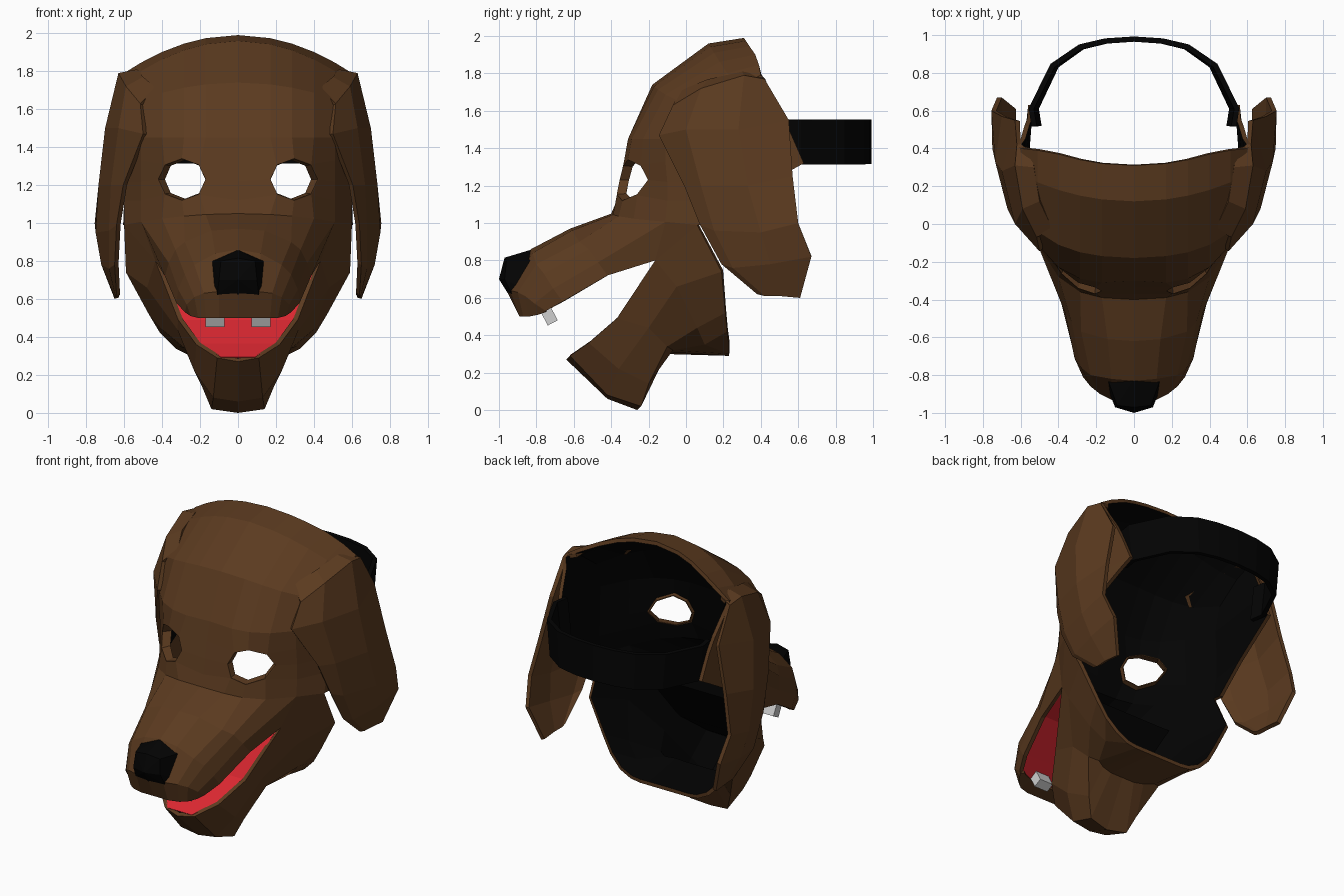
import bpy, bmesh, math
from mathutils import Vector


def material(name, rgb):
    m = bpy.data.materials.new(name)
    m.diffuse_color = (*rgb, 1)
    return m


BROWN = material("brown fur", (0.105, 0.043, 0.014))
BLACK = material("black", (0.001, 0.001, 0.001))
RED = material("mouth red", (0.70, 0.02, 0.03))
WHITE = material("tooth white", (0.62, 0.62, 0.62))


def make(name, bm, mats):
    me = bpy.data.meshes.new(name)
    bm.to_mesh(me)
    bm.free()
    ob = bpy.data.objects.new(name, me)
    bpy.context.collection.objects.link(ob)
    for m in mats:
        me.materials.append(m)
    return ob


def shell(name, grids, mats, thick, skip=()):
    """Half sheets from rows of points, welded, mirrored over x and thickened behind."""
    bm = bmesh.new()
    for i, rows in enumerate(grids):
        g = [[bm.verts.new(p) for p in row] for row in rows]
        for r in range(len(g) - 1):
            for c in range(len(g[0]) - 1):
                if (i, r, c) not in skip:
                    bm.faces.new((g[r][c], g[r + 1][c], g[r + 1][c + 1], g[r][c + 1]))
    bmesh.ops.delete(bm, geom=[v for v in bm.verts if not v.link_faces], context='VERTS')
    bmesh.ops.remove_doubles(bm, verts=bm.verts, dist=0.001)
    ob = make(name, bm, mats)
    mir = ob.modifiers.new("mirror", 'MIRROR')
    mir.merge_threshold = 0.002
    sol = ob.modifiers.new("thickness", 'SOLIDIFY')
    sol.thickness = thick
    sol.offset = -1
    sol.material_offset = len(mats) - 1
    return ob


# Head: each row is height, side drop, rim x, rim z, then depths from centre to rim
XS = (0, 0.17, 0.285, 0.40, 0.51, 0.60)
HEAD = [
    (1.99, 0.20, 0.62, 1.77, (0.31, 0.32, 0.34, 0.37, 0.39, 0.40, 0.42)),
    (1.96, 0.22, 0.60, 1.70, (0.12, 0.13, 0.15, 0.18, 0.22, 0.28, 0.45)),
    (1.74, 0.12, 0.58, 1.58, (-0.18, -0.17, -0.15, -0.11, -0.04, 0.12, 0.52)),
    (1.45, 0.00, 0.565, 1.48, (-0.30, -0.31, -0.29, -0.23, -0.11, 0.08, 0.56)),
    (1.33, 0.00, 0.56, 1.32, (-0.33, -0.335, -0.31, -0.24, -0.11, 0.09, 0.63)),
    (1.22, 0.00, 0.57, 1.27, (-0.35, -0.355, -0.33, -0.20, -0.10, 0.09, 0.54)),
    (1.12, 0.00, 0.59, 1.14, (-0.37, -0.37, -0.34, -0.26, -0.10, 0.09, 0.32)),
    (1.05, 0.06, 0.605, 0.99, (-0.40, -0.39, -0.36, -0.28, -0.11, 0.06, 0.12)),
]
head = []
for z, drop, rx, rz, ys in HEAD:
    row = [Vector((x, y, z - drop * (x / 0.6) ** 2)) for x, y in zip(XS, ys)]
    head.append(row + [Vector((rx, ys[-1], rz))])
# eye opening: eight grid points pulled onto an oval, with a recessed inner ring
outer, inner = [], []
for dr, dc in [(0, 1), (1, 1), (1, 0), (1, -1), (0, -1), (-1, -1), (-1, 0), (-1, 1), (0, 1)]:
    a = math.atan2(-dr, dc)
    p = head[5 + dr][2 + dc]
    p.x = 0.295 + 0.13 * math.cos(a)
    p.z = 1.23 + 0.115 * math.sin(a)
    outer.append(p)
    inner.append((0.278 + 0.112 * math.cos(a), p.y + 0.05, 1.23 + 0.108 * math.sin(a)))
EYE = [(0, 4, 1), (0, 4, 2), (0, 5, 1), (0, 5, 2)]

# Muzzle: grows from the bottom row of the head out to the lip
CORNER = Vector((.435, -.165, .80))
TEMPLE = head[7][5]
muzzle = [
    head[7][:5] + [CORNER],
    [(0, -.62, .97), (.14, -.61, .96), (.28, -.57, .90), (.33, -.52, .86), (.365, -.47, .79), (.385, -.42, .72)],
    [(0, -.83, .86), (.12, -.82, .84), (.23, -.80, .78), (.28, -.76, .73), (.315, -.71, .65), (.325, -.66, .58)],
    [(0, -.96, .64), (.10, -.94, .64), (.18, -.90, .63), (.23, -.86, .61), (.27, -.81, .57), (.28, -.75, .53)],
    [(0, -.89, .50), (.10, -.89, .50), (.17, -.87, .50), (.21, -.84, .50), (.25, -.79, .51), (.265, -.76, .52)],
    [(0, -.79, .52), (.10, -.79, .52), (.16, -.78, .52), (.19, -.77, .52), (.22, -.76, .52), (.245, -.745, .525)],
]
# Lower jaw and cheek: from lip down to the neck rim
jaw = [
    [(0, -.64, .27), (.11, -.62, .29), (.22, -.52, .36), (.315, -.37, .49), CORNER, TEMPLE],
    [(0, -.42, .06), (.13, -.42, .08), (.23, -.36, .22), (.32, -.20, .44), (.48, -.05, .66), (.59, .19, .74)],
    [(0, -.26, 0), (.14, -.24, .02), (.19, -.20, .14), (.28, -.10, .34), (.40, .06, .44), (.47, .21, .52)],
    [(0, -.11, .30), (.09, -.11, .30), (.16, -.10, .31), (.22, -.07, .32), (.31, .10, .35), (.41, .22, .42)],
    [(0, .23, .29), (.06, .23, .29), (.12, .23, .29), (.18, .23, .29), (.25, .23, .30), (.33, .23, .34)],
]
cheek = [[head[7][4], TEMPLE], [CORNER, TEMPLE]]
shell("mask_shell", [head, muzzle, jaw, cheek], [BROWN, BLACK], 0.025, EYE)
shell("eye_sockets", [[inner, outer]], [BROWN], 0.006)

# Mouth lining: palate back to the hinge, then forward along the floor
LINING = [(.24, -.775, .525), (.30, -.66, .595), (.355, -.42, .735), (.42, -.165, .80),
          (.295, -.36, .49), (.20, -.51, .365), (.09, -.62, .295)]
shell("mouth_lining", [[[(0, y, z), (w / 2, y, z), (w, y, z)] for w, y, z in LINING]],
      [RED, BLACK], 0.008)

# Hanging ears, rows from crown to tip, each front to back
shell("ears", [[
    [(.43, -.03, 1.71), (.50, .12, 1.77), (.53, .30, 1.81), (.54, .40, 1.80)],
    [(.515, -.07, 1.63), (.59, .08, 1.72), (.63, .31, 1.79), (.62, .42, 1.77)],
    [(.50, -.145, 1.47), (.63, .00, 1.50), (.70, .28, 1.50), (.63, .55, 1.55)],
    [(.605, -.01, 1.20), (.67, .08, 1.20), (.735, .33, 1.20), (.70, .57, 1.25)],
    [(.64, .075, .99), (.68, .15, .96), (.75, .40, .95), (.755, .60, 1.0)],
    [(.65, .19, .78), (.68, .25, .76), (.72, .45, .78), (.725, .67, .82)],
    [(.64, .38, .62), (.645, .42, .61), (.65, .50, .61), (.65, .61, .60)],
]], [BROWN], 0.026)

# Head strap, its lower edge tucked inwards
STRAP = [(0, .965), (.15, .955), (.28, .925), (.42, .83), (.53, .61), (.515, .52)]
shell("strap", [[[(x * k, y, z) for x, y in STRAP] for z, k in ((1.555, 1), (1.315, 0.95))]],
      [BLACK], 0.028)

# Nose: hull of a few mirrored points
bm = bmesh.new()
for x, y, z in [(0, -.82, .86), (.14, -.82, .80), (.14, -.87, .65), (.11, -.93, .62), (0, -.95, .62),
                (.09, -.96, .80), (.10, -.97, .70), (0, -.97, .815), (0, -1.0, .70)]:
    for s in ((1, -1) if x else (1,)):
        bm.verts.new((x * s, y, z))
bmesh.ops.convex_hull(bm, input=bm.verts)
make("nose", bm, [BLACK])

# Two upper teeth
for side, s in (("left", 1), ("right", -1)):
    bm = bmesh.new()
    bmesh.ops.create_cube(bm, size=1)
    ob = make("tooth_" + side, bm, [WHITE])
    ob.scale = (0.10, 0.06, 0.11)
    ob.rotation_euler.x = math.radians(28)
    ob.location = (0.12 * s, -0.738, 0.515)
